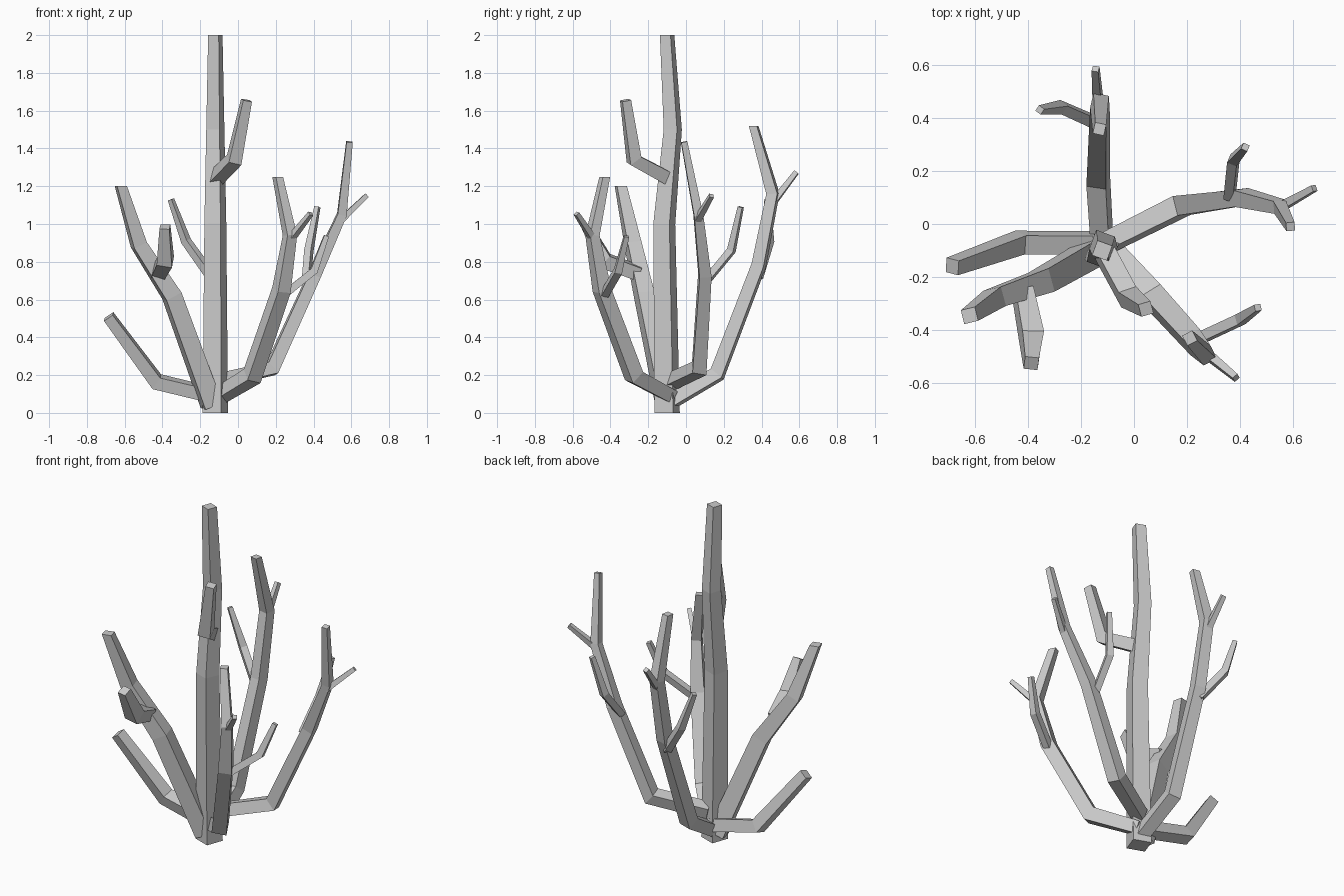
import bpy, bmesh, math
from mathutils import Vector

if "Cube" in bpy.data.objects:
    bpy.data.objects.remove(bpy.data.objects["Cube"])


def limb(name, path, flat_tip=False, flat_base=False, twist=30):
    """Four-sided tapering tube; path holds (x, y, z, radius)."""
    pts = [Vector(p[:3]) for p in path]
    dirs = [(b - a).normalized() for a, b in zip(pts, pts[1:])]
    tans = [dirs[0]] + [(a + b).normalized() for a, b in zip(dirs, dirs[1:])] + [dirs[-1]]
    up = Vector((0, 0, 1))
    if flat_tip:
        tans[-1] = up
    if flat_base:
        tans[0] = up
    # start with a sideways axis, then carry it along the path
    side = up.cross(tans[0])
    if side.length < 0.2:
        side = Vector((1, 0, 0))
    bm = bmesh.new()
    rings = []
    for p, t, spec in zip(pts, tans, path):
        side = (side - t * side.dot(t)).normalized()
        other = t.cross(side)
        ring = []
        for k in range(4):
            a = math.radians(twist + 90 * k)
            v = p + (side * math.cos(a) + other * math.sin(a)) * spec[3]
            v.z = max(v.z, 0)
            ring.append(bm.verts.new(v))
        rings.append(ring)
    for r0, r1 in zip(rings, rings[1:]):
        for k in range(4):
            j = (k + 1) % 4
            bm.faces.new((r0[k], r0[j], r1[j], r1[k]))
    bm.faces.new(rings[0][::-1])
    bm.faces.new(rings[-1])
    bmesh.ops.recalc_face_normals(bm, faces=bm.faces)
    me = bpy.data.meshes.new(name)
    bm.to_mesh(me)
    bm.free()
    ob = bpy.data.objects.new(name, me)
    bpy.context.collection.objects.link(ob)
    return ob


# Central stem and its upper shoot
limb("trunk", [(-.12, -.10, 0, .074), (-.12, -.115, 1, .064),
               (-.12, -.07, 1.5, .053), (-.12, -.10, 2, .042)], True, True, 25)
limb("trunk_shoot", [(-.12, -.09, 1.24, .05), (-.02, -.275, 1.34, .05),
                     (.045, -.32, 1.655, .034)])

# Low left branch
limb("low_left_branch", [(-.12, -.07, .09, .05), (-.43, -.07, .165, .052),
                         (-.685, -.16, .51, .04)])

# Big left branch with front shoot
limb("left_branch", [(-.14, -.10, .04, .07), (-.35, -.22, .62, .064),
                     (-.525, -.28, .89, .053), (-.62, -.345, 1.2, .038)], True)
limb("left_shoot", [(-.42, -.25, .74, .05), (-.385, -.43, .805, .058),
                    (-.387, -.525, .985, .037)])

# Front right branch with two shoots
limb("front_branch", [(-.10, -.08, .09, .05), (.075, -.275, .195, .058),
                      (.23, -.445, .65, .053), (.275, -.495, .94, .04),
                      (.21, -.43, 1.25, .03)], True)
limb("front_shoot_upper", [(.27, -.485, .91, .025), (.385, -.58, 1.055, .017)])
limb("front_shoot_lower", [(.25, -.43, .63, .028), (.40, -.36, .75, .028),
                           (.467, -.315, .935, .018)])

# Right branch with two shoots
limb("right_branch", [(-.10, -.07, .17, .05), (.18, .07, .235, .054),
                      (.405, .10, .73, .045), (.55, .065, 1.05, .034),
                      (.59, -.01, 1.435, .023)])
limb("right_shoot_upper", [(.545, .06, 1.02, .024), (.68, .135, 1.15, .017)])
limb("right_shoot_lower", [(.36, .10, .69, .026), (.375, .24, .86, .027),
                           (.42, .29, 1.09, .018)])

# Back branch with two shoots
limb("back_branch", [(-.12, -.08, .06, .05), (-.135, .165, .205, .053),
                     (-.13, .385, .78, .047), (-.13, .46, 1.16, .042),
                     (-.13, .358, 1.52, .03)], True)
limb("back_shoot_upper", [(-.135, .45, 1.1, .025), (-.145, .585, 1.275, .018)])
limb("back_shoot_lower", [(-.14, .38, .72, .03), (-.275, .44, .91, .028),
                          (-.355, .43, 1.13, .018)])
